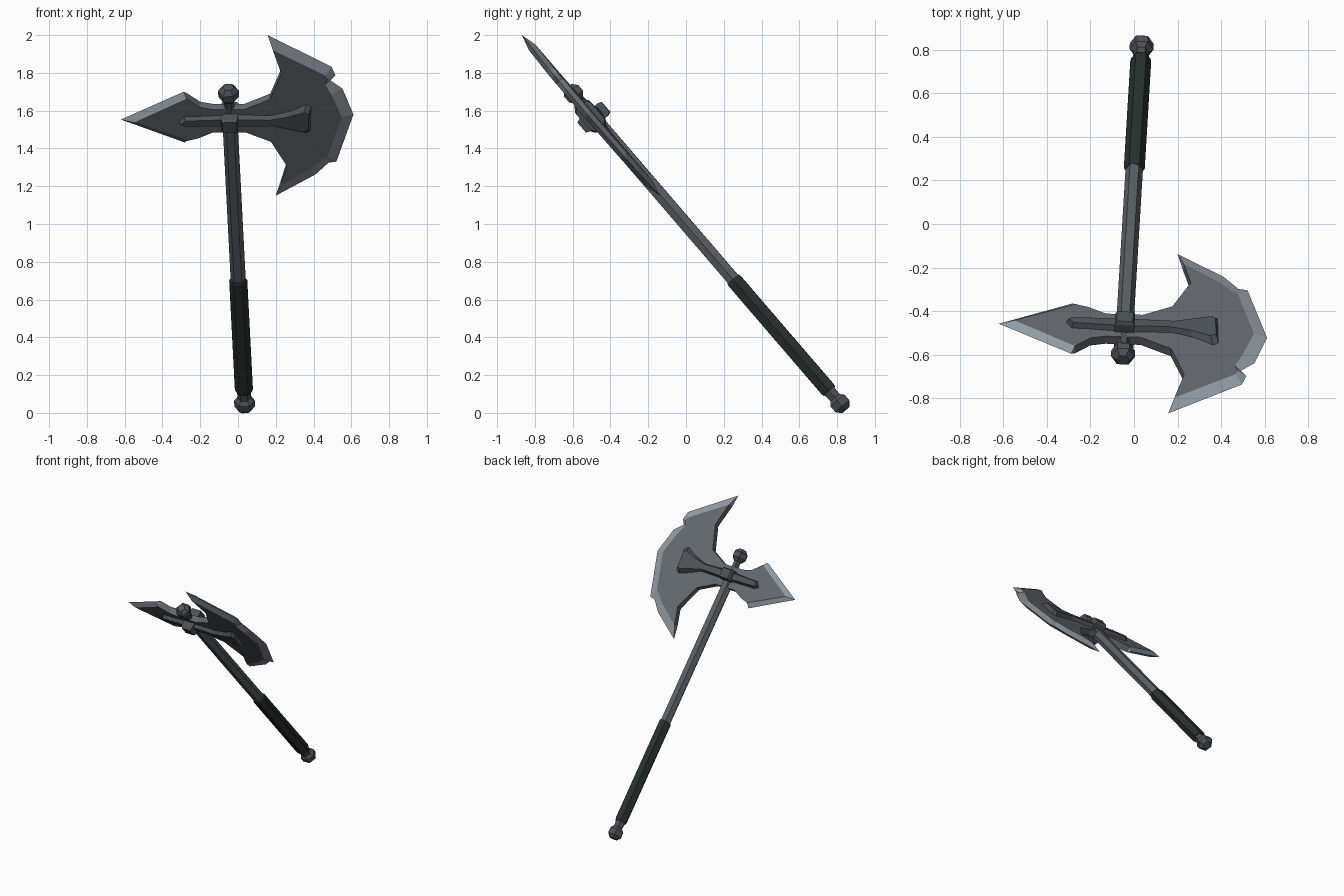
import bpy, bmesh, math
from mathutils import Vector

if "Cube" in bpy.data.objects:
    bpy.data.objects.remove(bpy.data.objects["Cube"])

# Tilted frame of the axe: W along the shaft, U across the blade, V blade normal
O = Vector((0.035, 0.815, 0.05))
W = Vector((-0.085, -1.41, 1.64)).normalized()
U = Vector((1, -0.045, 0.013))
U = (U - W * U.dot(W)).normalized()
V = W.cross(U)


def world(a, b, t):
    return O + U * a + V * b + W * t


def on_plane(x, z, b=0.0):
    """Point of the blade plane seen at (x, z) from the front, moved b along V."""
    dx, dz = x - O.x, z - O.z
    det = U.x * W.z - W.x * U.z
    return world((dx * W.z - W.x * dz) / det, b, (U.x * dz - U.z * dx) / det)


def material(name, c):
    m = bpy.data.materials.new(name)
    m.diffuse_color = (*c, 1)
    m.use_nodes = True
    m.node_tree.nodes["Principled BSDF"].inputs["Base Color"].default_value = m.diffuse_color
    return m


STEEL = material("blade steel", (0.125, 0.140, 0.155))
EDGE = material("sharpened edge", (0.29, 0.33, 0.37))
SHAFT = material("shaft metal", (0.105, 0.118, 0.130))
IRON = material("dark iron", (0.075, 0.085, 0.097))
GRIP = material("dark leather", (0.022, 0.031, 0.028))


def build(name, verts, faces, mats, edge_faces=0):
    """Mesh object; the last edge_faces faces take the second material."""
    me = bpy.data.meshes.new(name)
    me.from_pydata([tuple(v) for v in verts], [], faces)
    for m in mats:
        me.materials.append(m)
    for p in me.polygons[len(faces) - edge_faces:]:
        p.material_index = len(mats) - 1
    bm = bmesh.new()
    bm.from_mesh(me)
    bmesh.ops.recalc_face_normals(bm, faces=bm.faces)
    bm.to_mesh(me)
    bm.free()
    ob = bpy.data.objects.new(name, me)
    bpy.context.collection.objects.link(ob)
    return ob


def lathe(name, profile, mat, n=6):
    """Six-sided part around the shaft from (height, radius) pairs."""
    verts, faces = [], []
    for t, r in profile:
        for i in range(n):
            q = 2 * math.pi * i / n
            verts.append(world(r * math.cos(q), r * math.sin(q), t))
    for k in range(len(profile) - 1):
        for i in range(n):
            j = (i + 1) % n
            faces.append((k * n + i, k * n + j, k * n + n + j, k * n + n + i))
    faces += [tuple(range(n)), tuple(range(len(verts) - n, len(verts)))]
    return build(name, verts, faces, [mat])


# Shaft, grip and end knobs
lathe("shaft", [(0.84, 0.040), (2.0, 0.040)], SHAFT)
lathe("top_stem", [(2.0, 0.027), (2.14, 0.027)], IRON)
lathe("grip", [(0.085, 0.044), (0.10, 0.048), (0.86, 0.048), (0.87, 0.042)], GRIP)
lathe("pommel_neck", [(0.02, 0.034), (0.09, 0.038)], IRON)
for name, t in (("pommel", 0.0), ("top_knob", 2.164)):
    lathe(name, [(t - 0.046, 0.030), (t - 0.02, 0.055), (t + 0.02, 0.055), (t + 0.046, 0.030)], IRON)

# Collar block through the head
box = [(0.045, 0.070), (0.033, 0.084)]
cv, cf = [], []
for b, (a, h) in ((-0.084, (0.036, 0.034)), (-0.066, (0.045, 0.041)),
                  (0.066, (0.045, 0.041)), (0.084, (0.036, 0.034))):
    cv += [world(sa * a, b, 2.0 + st * h) for sa, st in ((-1, -1), (1, -1), (1, 1), (-1, 1))]
for k in range(3):
    cf += [(4 * k + i, 4 * k + (i + 1) % 4, 4 * k + 4 + (i + 1) % 4, 4 * k + 4 + i) for i in range(4)]
build("collar", cv, cf + [(0, 1, 2, 3), (12, 13, 14, 15)], [IRON])

# Head: flat body outline with a sharpened rim on the blade and the rear spike
blade_in = [(.185, 1.935), (.465, 1.80), (.475, 1.783), (.462, 1.755), (.495, 1.70),
            (.55, 1.58), (.475, 1.37), (.455, 1.362), (.395, 1.315), (.227, 1.22)]
blade_out = [(.157, 2.0), (.495, 1.833), (.516, 1.787), (.49, 1.76), (.553, 1.717),
             (.611, 1.58), (.521, 1.33), (.48, 1.325), (.41, 1.262), (.20, 1.15)]
lower = [(.26, 1.32), (.175, 1.45), (.04, 1.50), (-.13, 1.50), (-.21, 1.468)]
spike_in = [(-.268, 1.455), (-.55, 1.552), (-.272, 1.678)]
spike_out = [(-.283, 1.432), (-.62, 1.553), (-.288, 1.70)]
upper = [(-.20, 1.632), (-.13, 1.62), (.03, 1.62), (.17, 1.675), (.23, 1.81)]

outline = blade_in + lower + spike_in + upper
n, H = len(outline), 0.023
rim = {i: 2 * n + i for i in range(len(blade_in))}
s0 = len(blade_in) + len(lower)
rim.update({s0 + i: 2 * n + len(blade_out) + i for i in range(3)})
verts = [on_plane(x, z, -H) for x, z in outline] + [on_plane(x, z, H) for x, z in outline]
verts += [on_plane(x, z) for x, z in blade_out + spike_out]
faces, edges = [tuple(range(n)), tuple(range(n, 2 * n))], []
for i in range(n):
    j = (i + 1) % n
    if i in rim and j in rim:
        edges += [(i, j, rim[j], rim[i]), (n + i, n + j, rim[j], rim[i])]
    else:
        faces.append((i, j, n + j, n + i))
for i in (0, len(blade_in) - 1, s0, s0 + 2):
    edges.append((i, n + i, rim[i]))
build("axe_head", verts, faces + edges, [STEEL, EDGE], len(edges))

# Raised rib on both faces of the head
rib = [(-.315, 1.553), (-.29, 1.585), (-.03, 1.597), (.17, 1.592), (.27, 1.617), (.365, 1.66),
       (.392, 1.645), (.388, 1.50), (.365, 1.488), (.19, 1.540), (-.03, 1.535), (-.29, 1.537)]
m = len(rib)
for name, s in (("front_rib", -1), ("back_rib", 1)):
    rv = [on_plane(x, z, s * 0.01) for x, z in rib]
    rv += [on_plane(x * 0.96, 1.566 + (z - 1.566) * 0.6, s * 0.05) for x, z in rib]
    rf = [(i, (i + 1) % m, m + (i + 1) % m, m + i) for i in range(m)]
    build(name, rv, rf + [tuple(range(m)), tuple(range(m, 2 * m))], [IRON])
